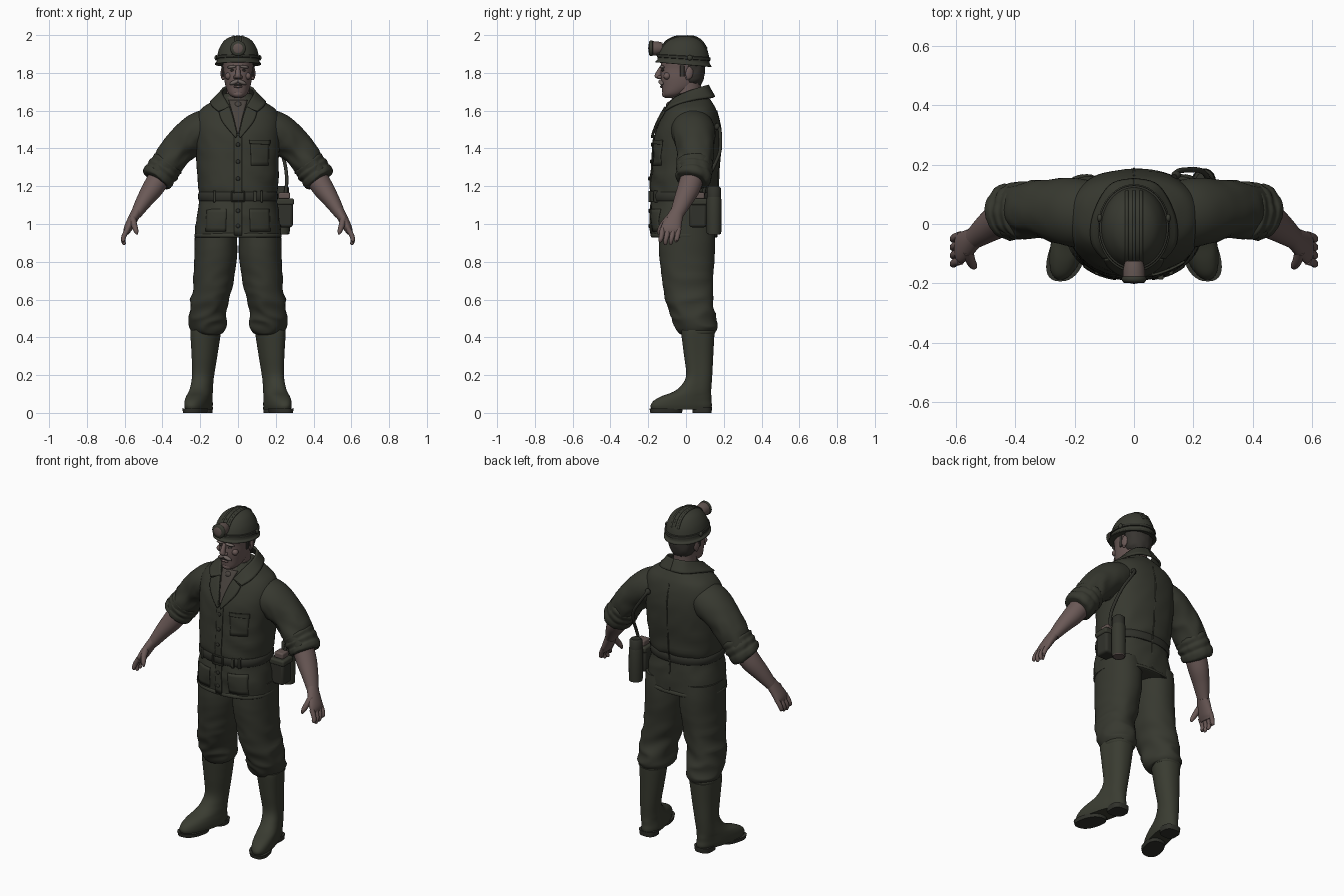
import bpy, bmesh, math
from mathutils import Vector, Matrix, Euler, noise
from mathutils.bvhtree import BVHTree


def material(name, r, g, b):
    m = bpy.data.materials.new(name)
    m.diffuse_color = (r, g, b, 1)
    return m


CLOTH = material("olive cloth", .038, .040, .029)
RUBBER = material("olive rubber", .042, .045, .031)
SHELL = material("helmet olive", .040, .042, .031)
LEATHER = material("dark leather", .030, .031, .024)
SKIN = material("skin", .145, .100, .094)
HAIR = material("dark hair", .040, .036, .031)
GREY = material("grey whiskers", .155, .125, .115)
SCARF = material("scarf", .065, .055, .047)
METAL = material("dull rose metal", .120, .088, .080)


def finish(bm, name, mat, mirror=False, bevel=0, thick=0):
    bmesh.ops.recalc_face_normals(bm, faces=bm.faces)
    me = bpy.data.meshes.new(name)
    bm.to_mesh(me)
    tree = BVHTree.FromBMesh(bm)
    bm.free()
    me.materials.append(mat)
    me.shade_smooth()
    me.set_sharp_from_angle(angle=math.radians(45))
    ob = bpy.data.objects.new(name, me)
    bpy.context.collection.objects.link(ob)
    if thick:
        s = ob.modifiers.new("thickness", "SOLIDIFY")
        s.thickness, s.offset = thick, 0
    if bevel:
        b = ob.modifiers.new("bevel", "BEVEL")
        b.width, b.segments = bevel, 3
    if mirror:
        ob.modifiers.new("mirror", "MIRROR")
    return tree


def spline(rows, n):
    """Smooth curve through rows of numbers."""
    out = []
    for i in range(len(rows) - 1):
        quad = (rows[max(i - 1, 0)], rows[i], rows[i + 1], rows[min(i + 2, len(rows) - 1)])
        for k in range(n):
            t = k / n
            out.append([.5 * (2*b + (c-a)*t + (2*a - 5*b + 4*c - d)*t*t + (3*b - a - 3*c + d)*t**3)
                        for a, b, c, d in zip(*quad)])
    return out + [list(rows[-1])]


def loft(name, rows, mat, flat=False, segs=32, steps=5, power=2.0, ref=(0, 1, 0),
         fold=None, warp=None, mirror=False):
    """Skin through rings (x, y, z, half width, half depth)."""
    rows = spline(rows, steps)
    bm, rings = bmesh.new(), []
    for i, r in enumerate(rows):
        c = Vector(r[:3])
        t = Vector((0, 0, 1))
        if not flat:
            t = (Vector(rows[min(i+1, len(rows)-1)][:3]) - Vector(rows[max(i-1, 0)][:3])).normalized()
        v = Vector(ref)
        v = (v - t * v.dot(t)).normalized()
        u = v.cross(t)
        ring = []
        for k in range(segs):
            a = 2 * math.pi * k / segs
            e = [math.copysign(abs(q) ** (2 / power), q) for q in (math.cos(a), math.sin(a))]
            ring.append(bm.verts.new(c + u*e[0]*max(r[3], .001) + v*e[1]*max(r[4], .001)))
        rings.append(ring)
    for lo, hi in zip(rings, rings[1:]):
        for k in range(segs):
            n = (k + 1) % segs
            bm.faces.new((lo[k], lo[n], hi[n], hi[k]))
    bm.faces.new(rings[0])
    bm.faces.new(rings[-1])
    bmesh.ops.recalc_face_normals(bm, faces=bm.faces)
    bm.normal_update()
    if fold:
        moves = [(v, v.normal * fold(v.co)) for v in bm.verts]
        for v, d in moves:
            v.co += d
    if warp:
        for v in bm.verts:
            v.co = warp(v.co)
    return finish(bm, name, mat, mirror)


def folds(amp, fx, fz, z0=1, spread=9):
    """Cloth creases, strongest around height z0."""
    return lambda p: (amp * math.exp(-((p.z - z0) / spread) ** 2) *
                      (1 - 2.4 * abs(noise.noise((p.x*fx, p.y*fx, p.z*fz + p.x*fx*.7)))))


def ball(name, loc, size, mat, mirror=False, rot=(0, 0, 0)):
    bm = bmesh.new()
    bmesh.ops.create_uvsphere(bm, u_segments=20, v_segments=12, radius=1,
                              matrix=Matrix.LocRotScale(Vector(loc), Euler(rot), Vector(size)))
    finish(bm, name, mat, mirror)


def box(name, loc, size, mat, bevel=.006, mirror=False):
    bm = bmesh.new()
    bmesh.ops.create_cube(bm, size=1, matrix=Matrix.LocRotScale(Vector(loc), None, Vector(size)))
    finish(bm, name, mat, mirror, bevel)


def hit(tree, x, z, side=-1):
    """Depth of a surface seen from the front (-1) or back (+1)."""
    p = tree.ray_cast(Vector((x, side * 2, z)), Vector((0, -side, 0)))[0]
    return p.y if p else 0


def sheet(name, a, b, mat, tree=None, off=.006, thick=.008, mirror=False):
    """Cloth between two edge curves; (x, z) points are draped on tree."""
    bm, grid = bmesh.new(), []
    for p, q in zip(spline(a, 6), spline(b, 6)):
        line = []
        for k in range(7):
            c = [i + (j - i) * k / 6 for i, j in zip(p, q)]
            if tree:
                c = (c[0], hit(tree, *c) - off, c[1])
            line.append(bm.verts.new(c))
        grid.append(line)
    for l, m in zip(grid, grid[1:]):
        for k in range(6):
            bm.faces.new((l[k], l[k+1], m[k+1], m[k]))
    finish(bm, name, mat, mirror, thick=thick)


# Jacket body
jacket = loft("jacket", [
    (0, -.01, .93, .224, .17), (0, -.012, 1.0, .222, .172), (0, -.015, 1.07, .212, .168),
    (0, -.015, 1.145, .198, .162), (0, -.01, 1.2, .207, .174), (0, .002, 1.35, .218, .177),
    (0, .01, 1.47, .225, .174), (0, .02, 1.55, .225, .155), (0, .027, 1.605, .2, .133),
    (0, .028, 1.64, .15, .113), (0, .028, 1.665, .1, .095), (0, .025, 1.69, .072, .075)],
    CLOTH, flat=True, segs=64, power=2.3, steps=6, fold=folds(.006, 7, 9, 1.15, .35))

# Sleeves and rolled cuffs
loft("sleeve", [(.13, .03, 1.52, .095, .11), (.215, .04, 1.485, .1, .113), (.31, .05, 1.405, .088, .096),
                (.38, .045, 1.31, .08, .09), (.415, .04, 1.26, .076, .086)],
     CLOTH, segs=40, steps=8, mirror=True, fold=folds(.007, 12, 14, 1.35, .15))
loft("rolled_cuff", [(.365, .046, 1.33, .076, .086), (.372, .046, 1.32, .086, .095), (.385, .045, 1.302, .082, .091),
                     (.395, .044, 1.288, .088, .096), (.408, .042, 1.27, .082, .09), (.418, .04, 1.256, .087, .094),
                     (.432, .036, 1.238, .083, .09), (.437, .034, 1.231, .068, .074)],
     CLOTH, segs=40, steps=4, mirror=True, fold=folds(.004, 22, 12))

# Forearms and hands
loft("forearm", [(.40, .04, 1.27, .06, .062), (.45, .015, 1.19, .056, .06), (.495, -.015, 1.125, .044, .05),
                 (.535, -.045, 1.06, .031, .038), (.542, -.05, 1.045, .028, .036)], SKIN, mirror=True)
loft("palm", [(.53, -.042, 1.075, .028, .034), (.56, -.065, 1.02, .026, .046), (.583, -.08, .975, .022, .053),
              (.592, -.083, .948, .013, .045)], SKIN, segs=24, mirror=True)
for i, tip in enumerate((.91, .89, .893, .912)):
    y = -.123 + .028 * i
    loft("finger", [(.583, y, .975, .014, .015), (.602, y - .006, .94, .013, .0135),
                    (.608, y - .012, .915, .0115, .012), (.602, y - .014, tip + .004, .009, .009),
                    (.6, y - .014, tip, .003, .003)], SKIN, segs=12, steps=3, mirror=True)
loft("thumb", [(.558, -.09, 1.03, .018, .02), (.55, -.122, .995, .016, .017), (.54, -.14, .965, .013, .013),
               (.534, -.145, .945, .005, .005)], SKIN, segs=14, mirror=True)

# Trousers bloused over the boots
loft("trouser_leg", [
    (.116, .005, 1.0, .11, .14), (.117, .005, .92, .112, .148), (.118, .005, .83, .112, .146),
    (.132, .01, .7, .105, .132), (.148, .018, .6, .099, .121), (.157, .04, .51, .094, .11),
    (.158, .053, .455, .093, .104), (.162, .06, .428, .082, .09), (.165, .062, .42, .07, .08)],
    CLOTH, flat=True, segs=48, steps=7, power=2.15, mirror=True, fold=folds(.012, 6, 12, .5, .22))


# Boots, with the toes turned out
def splay(p):
    return Vector((p.x + .24 * max(0, .07 - p.y), p.y, p.z))


loft("boot", [
    (.185, -.025, .018, .058, .158), (.186, -.025, .04, .062, .162), (.187, -.018, .065, .062, .152),
    (.188, .002, .088, .06, .132), (.188, .033, .112, .058, .1), (.187, .055, .145, .056, .08),
    (.183, .07, .2, .057, .069), (.175, .067, .3, .066, .077), (.169, .063, .41, .077, .087),
    (.168, .0625, .438, .078, .088)], RUBBER, flat=True, segs=40, power=2.25, mirror=True, warp=splay)
loft("boot_top_rim", [(.168, .0625, .418, .078, .088), (.168, .0625, .425, .082, .092),
                      (.168, .0625, .436, .082, .092), (.168, .0625, .44, .076, .086)],
     RUBBER, flat=True, steps=2, power=2.25, mirror=True)
loft("boot_sole", [(.185, -.105, 0, .058, .084), (.185, -.105, .022, .063, .088)],
     LEATHER, flat=True, steps=1, power=2.4, mirror=True, warp=splay)
loft("boot_heel", [(.186, .085, 0, .05, .05), (.186, .085, .03, .054, .053)],
     LEATHER, flat=True, steps=1, power=2.8, mirror=True, warp=splay)

# Jacket front: collar, lapels, placket, buttons, pockets, seams
sheet("collar", [(0, .115, 1.735), (.06, .09, 1.727), (.085, .02, 1.703), (.07, -.06, 1.665), (.04, -.1, 1.615)],
      [(0, .15, 1.672), (.08, .128, 1.668), (.135, .03, 1.655), (.142, -.06, 1.63), (.105, -.115, 1.598)],
      CLOTH, thick=.012, mirror=True)
sheet("lapel", [(.045, 1.62), (.028, 1.57), (.004, 1.47)], [(.1, 1.59), (.082, 1.54), (.012, 1.455)],
      CLOTH, jacket, .012, .012, mirror=True)
sheet("neckerchief_front", [(-.05, 1.655), (-.025, 1.57), (-.004, 1.48)], [(.05, 1.655), (.025, 1.57), (.004, 1.48)],
      SCARF, jacket, .004)
sheet("placket", [(-.02, 1.47), (-.02, 1.2), (-.02, .94)], [(.02, 1.47), (.02, 1.2), (.02, .94)], CLOTH, jacket, .003, .006)
for z in (1.42, 1.33, 1.24, 1.07, .99):
    ball("button", (0, hit(jacket, 0, z) - .008, z), (.011, .006, .011), LEATHER)
sheet("chest_pocket", [(.065, 1.435), (.165, 1.435)], [(.07, 1.31), (.16, 1.31)], CLOTH, jacket, .002, .005)
sheet("chest_pocket_flap", [(.06, 1.445), (.17, 1.445)], [(.062, 1.425), (.168, 1.42)], CLOTH, jacket, .005, .008)
sheet("hip_pocket", [(.06, 1.08), (.165, 1.08)], [(.065, .96), (.17, .96)], CLOTH, jacket, .002, .005, mirror=True)
loft("back_seam", [(0, hit(jacket, 0, z, 1), z, .004, .004) for z in (.95, 1.1, 1.2, 1.3, 1.4, 1.5, 1.6)],
     CLOTH, segs=8)
loft("jacket_hem", [(0, -.01, .928, .222, .168), (0, -.01, .932, .23, .176), (0, -.01, .945, .23, .176),
                    (0, -.01, .952, .222, .17)], CLOTH, flat=True, segs=64, steps=2, power=2.3)

# Belt with buckle and loops
loft("belt", [(0, -.015, 1.122, .2, .166), (0, -.015, 1.126, .21, .174), (0, -.015, 1.166, .21, .174),
              (0, -.015, 1.17, .2, .166)], LEATHER, flat=True, segs=64, steps=2, power=2.3)
for x, w in ((-.032, .008), (.032, .008)):
    box("buckle_side", (x, -.193, 1.146), (w, .012, .054), CLOTH, .003)
for z in (1.121, 1.171):
    box("buckle_bar", (0, -.193, z), (.07, .012, .008), CLOTH, .003)
box("belt_keeper", (.09, -.176, 1.146), (.018, .022, .056), CLOTH, .004)
box("belt_loop", (.125, -.158, 1.146), (.014, .026, .062), CLOTH, .004, True)

# Neck, neckerchief and head
loft("neck", [(0, .03, 1.6, .07, .075), (0, .01, 1.68, .062, .07), (0, .01, 1.76, .064, .07)], SKIN, flat=True)
loft("neckerchief", [(0, .01, 1.635, .075, .085), (0, .008, 1.65, .08, .088), (0, .008, 1.668, .074, .08),
                     (0, .008, 1.678, .06, .068)], SCARF, flat=True, fold=folds(.006, 25, 25))
ball("neckerchief_knot", (0, -.088, 1.628), (.022, .018, .02), SCARF)
head = loft("head", [
    (0, -.085, 1.668, .018, .025), (0, -.075, 1.678, .038, .045), (0, -.06, 1.695, .053, .065),
    (0, -.035, 1.73, .066, .094), (0, -.026, 1.775, .074, .108), (0, -.022, 1.82, .077, .11),
    (0, -.018, 1.87, .083, .113), (0, -.015, 1.93, .07, .095)], SKIN, flat=True, power=2.15)
loft("nose", [(0, -.127, 1.838, .011, .01), (0, -.138, 1.815, .012, .014), (0, -.147, 1.79, .015, .018),
              (0, -.146, 1.776, .018, .017), (0, -.138, 1.768, .01, .01)], SKIN, flat=True, segs=20)
ball("nostril", (.016, -.139, 1.777), (.009, .012, .009), SKIN, True)
ball("chin", (0, -.104, 1.688), (.03, .024, .02), SKIN)
ball("cheekbone", (.046, -.098, 1.785), (.025, .02, .02), SKIN, True, (0, .4, -.5))
ball("brow", (.033, hit(head, .033, 1.832) - .002, 1.832), (.027, .011, .008), GREY, True, (0, .12, .3))
ball("eye", (.032, hit(head, .032, 1.814) + .001, 1.814), (.013, .006, .006), HAIR, True, (0, 0, .3))
ball("moustache", (.02, hit(head, .02, 1.75) - .004, 1.75), (.027, .013, .011), GREY, True, (0, .4, .25))
ball("lower_lip", (0, hit(head, 0, 1.727) - .001, 1.727), (.024, .008, .006), SKIN)
ball("mouth", (0, hit(head, 0, 1.737) + .001, 1.737), (.028, .004, .004), HAIR)
ball("ear", (.082, .018, 1.8), (.009, .021, .034), SKIN, True, (-.15, 0, .25))
ball("ear_lobe", (.079, .01, 1.775), (.008, .012, .014), SKIN, True)
loft("back_hair", [(0, .03, 1.74, .05, .05), (0, .033, 1.765, .07, .058), (0, .037, 1.81, .081, .062),
                   (0, .038, 1.87, .087, .065)], HAIR, flat=True, fold=folds(.004, 40, 15))
box("sideburn", (.077, -.02, 1.815), (.008, .022, .07), HAIR, .003, True)


# Helmet, tipped slightly back
def tip_back(p):
    return Vector((p.x, p.y, p.z - .08 * p.y * (2 - p.z) / .15))


helmet = loft("helmet", [
    (0, -.014, 1.846, .104, .128), (0, -.014, 1.842, .12, .146), (0, -.014, 1.85, .121, .147),
    (0, -.013, 1.86, .113, .138), (0, -.012, 1.89, .11, .135), (0, -.01, 1.93, .099, .121),
    (0, -.008, 1.965, .078, .096), (0, -.006, 1.985, .053, .066), (0, -.005, 1.995, .025, .032),
    (0, -.005, 1.997, .002, .003)], SHELL, flat=True, segs=48, warp=tip_back)
for x in (-.024, 0, .024):
    path = []
    for i in range(11):
        y = -.125 + .0235 * i
        p = helmet.ray_cast(Vector((x, y, 3)), Vector((0, 0, -1)))[0]
        path.append((x, y, min(p.z, 1.994), .005, .006))
    loft("helmet_ridge", path, SHELL, segs=10, steps=3, ref=(1, 0, 0))
loft("helmet_band", [(0, -.012, 1.872, .108, .133), (0, -.012, 1.874, .117, .142), (0, -.012, 1.888, .116, .141),
                     (0, -.012, 1.891, .106, .131)], LEATHER, flat=True, segs=48, steps=2, warp=tip_back)
ball("band_clip", (.115, .02, 1.88), (.009, .014, .014), SHELL, True)

# Head lamp
box("lamp_bracket", (0, -.135, 1.915), (.05, .04, .06), SHELL)
loft("lamp_housing", [(0, -.125, 1.93, .03, .03), (0, -.15, 1.93, .036, .036), (0, -.185, 1.93, .038, .038),
                      (0, -.194, 1.93, .035, .035)], METAL, segs=28, steps=3, ref=(0, 0, 1))
loft("lamp_ring", [(0, -.176, 1.93, .038, .038), (0, -.179, 1.93, .041, .041), (0, -.19, 1.93, .041, .041),
                   (0, -.196, 1.93, .034, .034)], SHELL, segs=28, steps=2, ref=(0, 0, 1))
ball("lamp_lens", (0, -.192, 1.93), (.03, .008, .03), METAL)

# Battery pouch, canister and cable on the belt
box("battery_pouch", (.245, .063, 1.05), (.09, .09, .135), LEATHER, .014)
box("pouch_flap", (.247, .063, 1.118), (.1, .098, .035), CLOTH, .01)
box("battery_cap", (.245, .068, 1.15), (.06, .06, .035), METAL, .008)
loft("canister", [(.235, .148, .955, .036, .036), (.235, .148, .96, .039, .039), (.235, .148, 1.13, .039, .039),
                  (.235, .148, 1.135, .034, .034)], CLOTH, flat=True, steps=2, segs=24)
loft("canister_lid", [(.235, .148, 1.13, .036, .036), (.235, .148, 1.19, .036, .036), (.235, .148, 1.2, .026, .026)],
     LEATHER, flat=True, steps=1, segs=24)
loft("canister_base", [(.235, .148, .945, .032, .032), (.235, .148, .957, .035, .035)], METAL, flat=True, steps=1, segs=24)
loft("cable", [(.25, .09, 1.15, .009, .009), (.258, .11, 1.23, .009, .009), (.25, .15, 1.31, .009, .009),
               (.228, .178, 1.38, .009, .009), (.19, .182, 1.44, .009, .009), (.15, .178, 1.5, .009, .009),
               (.135, .16, 1.53, .009, .009)], LEATHER, segs=12, ref=(1, 0, 0))
ball("cable_clip", (.142, .165, 1.515), (.016, .014, .018), LEATHER)
